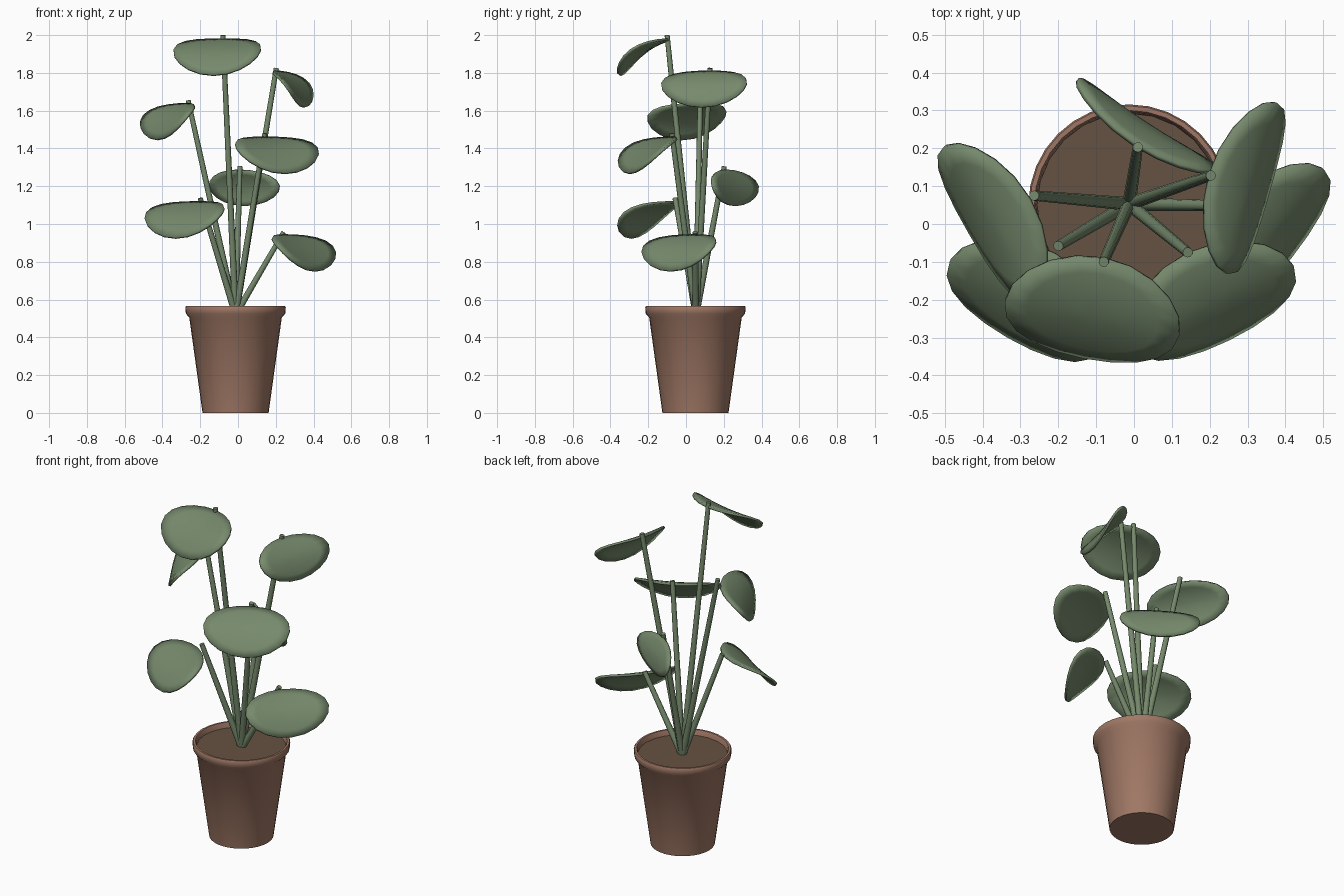
import bpy, bmesh, math
from mathutils import Vector

if "Cube" in bpy.data.objects:
    bpy.data.objects.remove(bpy.data.objects["Cube"])


def material(name, rgb):
    m = bpy.data.materials.new(name)
    m.diffuse_color = (*rgb, 1)
    m.use_nodes = True
    m.node_tree.nodes["Principled BSDF"].inputs["Base Color"].default_value = m.diffuse_color
    return m


TERRACOTTA = material("terracotta", (0.35, 0.187, 0.13))
SOIL = material("soil", (0.13, 0.085, 0.054))
GREEN = material("leaf green", (0.18, 0.252, 0.15))
CX, CY = -0.013, 0.05   # pot axis


def finish(name, bm, mat, angle=40):
    bmesh.ops.recalc_face_normals(bm, faces=bm.faces)
    me = bpy.data.meshes.new(name)
    bm.to_mesh(me)
    bm.free()
    me.materials.append(mat)
    ob = bpy.data.objects.new(name, me)
    bpy.context.collection.objects.link(ob)
    bpy.ops.object.select_all(action='DESELECT')
    ob.select_set(True)
    bpy.context.view_layer.objects.active = ob
    bpy.ops.object.shade_smooth_by_angle(angle=math.radians(angle))
    return ob


def loft(bm, rings):
    """Join equal-length vertex rings with quads."""
    for r0, r1 in zip(rings, rings[1:]):
        n = len(r0)
        for i in range(n):
            j = (i + 1) % n
            bm.faces.new((r0[i], r0[j], r1[j], r1[i]))


def lathe(name, profile, mat, sides=32):
    bm = bmesh.new()
    rings = [[bm.verts.new((CX + r * math.cos(math.tau * i / sides),
                            CY + r * math.sin(math.tau * i / sides), z))
              for i in range(sides)] for r, z in profile]
    loft(bm, rings)
    bm.faces.new(rings[0])
    bm.faces.new(rings[-1])
    return finish(name, bm, mat)


def stem(name, tip):
    base = Vector((CX, CY + 0.003, 0.52))
    axis = Vector(tip) - base
    rot = axis.to_track_quat('Z', 'Y')
    bm = bmesh.new()
    rings = []
    for p, r in ((base, 0.018), (Vector(tip), 0.0135)):
        rings.append([bm.verts.new(p + rot @ Vector((r * math.cos(math.tau * i / 10),
                                                     r * math.sin(math.tau * i / 10), 0)))
                      for i in range(10)])
    loft(bm, rings)
    bm.faces.new(rings[0])
    bm.faces.new(rings[1])
    finish(name, bm, GREEN)


def leaf(name, centre, yaw, half_width, reach, dome):
    """Wide oval blade, sloping down and outward along yaw, arched on its length."""
    yaw = math.radians(yaw)
    d = Vector((math.cos(yaw), math.sin(yaw), 0))
    u = Vector((-math.sin(yaw), math.cos(yaw), 0))
    tilt = math.atan2(0.095, reach)
    half_len = math.hypot(0.095, reach)
    up = Vector((0, 0, 1))
    v = d * math.cos(tilt) - up * math.sin(tilt)
    n = d * math.sin(tilt) + up * math.cos(tilt)
    c = Vector(centre)

    def point(a, s):
        return c + u * (a * half_width) + v * (s * half_len) \
            + n * (dome * (1 - s * s) + 0.012 * a * a)

    bm = bmesh.new()
    mid = bm.verts.new(point(0, 0))
    seg = 20
    rings = [[bm.verts.new(point(k * math.cos(math.tau * i / seg),
                                 k * math.sin(math.tau * i / seg)))
              for i in range(seg)] for k in (0.25, 0.5, 0.75, 1.0)]
    for i in range(seg):
        bm.faces.new((mid, rings[0][i], rings[0][(i + 1) % seg]))
    loft(bm, rings)
    ob = finish(name, bm, GREEN)
    mod = ob.modifiers.new("thickness", 'SOLIDIFY')
    mod.thickness = 0.013
    mod.offset = 0


# Pot with rolled rim and hollow top
lathe("pot", [(0.175, 0.0), (0.245, 0.505), (0.263, 0.525), (0.266, 0.56), (0.262, 0.566),
              (0.25, 0.566), (0.246, 0.56), (0.24, 0.50)], TERRACOTTA)
# Soil
lathe("soil", [(0.238, 0.49), (0.243, 0.535)], SOIL, 24)

# Stem tip, leaf centre, leaf yaw, half width, outward reach, arch
PLANT = [
    ((0.01, 0.203, 1.305), (0.018, 0.235, 1.19), 57, 0.22, 0.03, 0.02),
    ((0.203, 0.128, 1.825), (0.275, 0.105, 1.712), -16, 0.235, 0.08, 0.035),
    ((0.242, 0.048, 0.957), (0.33, -0.02, 0.845), -38, 0.235, 0.105, 0.035),
    ((0.142, -0.075, 1.48), (0.195, -0.19, 1.362), -64, 0.238, 0.125, 0.035),
    ((-0.08, -0.10, 2.0), (-0.105, -0.22, 1.882), 259, 0.235, 0.133, 0.035),
    ((-0.20, -0.058, 1.137), (-0.27, -0.187, 1.02), 240, 0.232, 0.125, 0.035),
    ((-0.264, 0.075, 1.655), (-0.352, 0.02, 1.54), 210, 0.235, 0.09, 0.035),
]
for i, (tip, centre, yaw, w, reach, dome) in enumerate(PLANT, 1):
    stem(f"stem_{i}", tip)
    leaf(f"leaf_{i}", centre, yaw, w, reach, dome)
